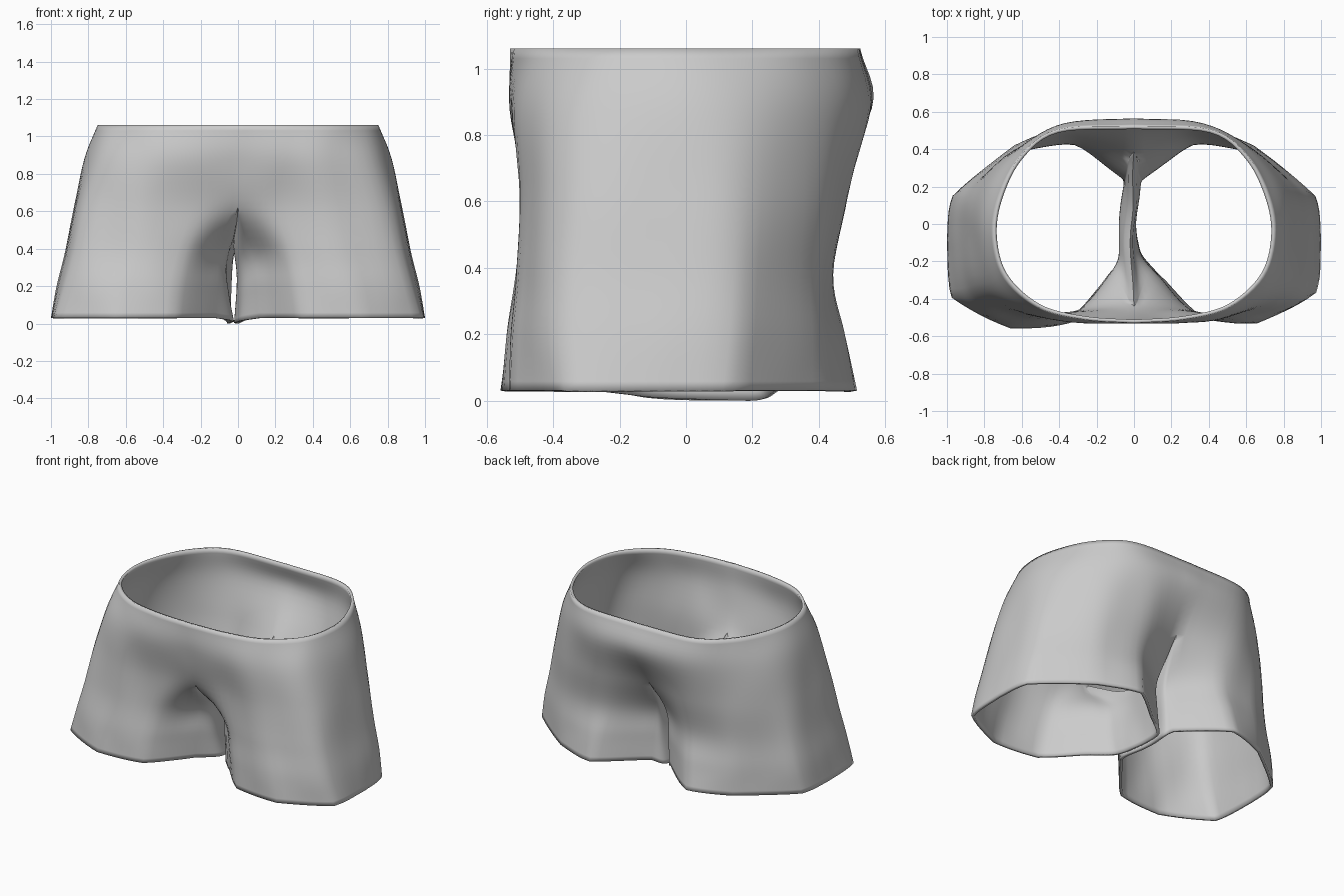
import bpy, bmesh, math
from mathutils import Vector

if "Cube" in bpy.data.objects:
    bpy.data.objects.remove(bpy.data.objects["Cube"])

# Outer cross-sections of one half: height, then points from front centre round the side to back centre
SECTIONS = [
    (0.03, [(.12, -.28), (.34, -.515), (.66, -.545), (.975, -.38), (1.0, -.08), (.97, .15), (.64, .42), (.36, .515), (.07, .28)]),
    (0.20, [(.11, -.28), (.32, -.50), (.63, -.53), (.925, -.39), (.97, -.07), (.935, .17), (.63, .41), (.34, .475), (.06, .27)]),
    (0.38, [(.09, -.28), (.28, -.475), (.58, -.505), (.875, -.38), (.925, -.06), (.89, .18), (.61, .40), (.31, .435), (.045, .27)]),
    (0.62, [(0, -.455), (.21, -.48), (.54, -.49), (.82, -.36), (.875, -.06), (.84, .19), (.60, .42), (.30, .485), (0, .40)]),
    (0.88, [(0, -.525), (.25, -.53), (.50, -.495), (.74, -.35), (.82, -.06), (.78, .19), (.61, .41), (.36, .54), (0, .56)]),
    (1.06, [(0, -.53), (.27, -.51), (.51, -.445), (.69, -.28), (.75, -.07), (.72, .14), (.61, .36), (.41, .505), (0, .525)]),
]
# Crotch seam and inner hem, from back to front
CROTCH = [(0, .40, .62), (0, .31, .54), (0, .19, .47), (0, 0, .42), (0, -.17, .46), (0, -.32, .54), (0, -.455, .62)]
INNER_HEM = [(.07, .28, .03), (.015, .23, .004), (.01, .11, .003), (.01, 0, .006), (.01, -.09, .01), (.03, -.17, .017), (.12, -.28, .03)]
STEP = 6          # subdivisions between control points
LEG_ROWS = 18     # rows below the crotch


def spline(points, step, smooth=1.0):
    """Curve through the control points; a lower smooth value keeps straighter spans and firmer corners."""
    p = [Vector(q) for q in points]
    p = [2 * p[0] - p[1]] + p + [2 * p[-1] - p[-2]]
    out = []
    for i in range(1, len(p) - 2):
        a, b, c, d = p[i - 1:i + 3]
        for k in range(step):
            t = k / step
            q = 0.5 * (2 * b + (c - a) * t + (2 * a - 5 * b + 4 * c - d) * t * t
                       + (3 * b - a - 3 * c + d) * t ** 3)
            out.append(b.lerp(c, t).lerp(q, smooth))
    return out + [p[-2]]


def grid(bm, rows, side):
    """Skin a list of rows, mirrored when side is -1."""
    v = [[bm.verts.new((side * p.x, p.y, p.z)) for p in row] for row in rows]
    for r in range(len(v) - 1):
        for u in range(len(v[r]) - 1):
            face = [v[r][u], v[r][u + 1], v[r + 1][u + 1], v[r + 1][u]]
            bm.faces.new(face if side > 0 else face[::-1])


# Outer panel: columns splined up through the sections, firmer corners near the hem
rings = [spline([(x, y, z) for x, y in pts], STEP, min(1, 0.4 + z)) for z, pts in SECTIONS]
columns = [spline([ring[u] for ring in rings], STEP) for u in range(len(rings[0]))]
outer = [[col[r] for col in columns] for r in range(len(columns[0]))]

# Centre edges meet on the middle line above the crotch
for r, row in enumerate(outer):
    for p in (row[0], row[-1]):
        p.x = 0 if r >= LEG_ROWS else max(p.x, 0.004)

# Inner leg panel: from the inner hem up to the crotch seam, sharing its edges with the outer panel
hem, seam = spline(INNER_HEM, STEP), spline(CROTCH, STEP)
inner = []
for r in range(LEG_ROWS + 1):
    t = r / LEG_ROWS
    row = [h.lerp(s, t) for h, s in zip(hem, seam)]
    back_gap, front_gap = outer[r][-1] - row[0], outer[r][0] - row[-1]
    last = len(row) - 1
    puff = Vector((0.06 * t * (1 - t), 0, 0))
    inner.append([p + back_gap * (1 - u / last) ** 3 + front_gap * (u / last) ** 3
                  + puff * math.sin(math.pi * u / last) for u, p in enumerate(row)])
    inner[r][0], inner[r][-1] = outer[r][-1].copy(), outer[r][0].copy()

bm = bmesh.new()
for side in (1, -1):
    grid(bm, outer, side)
    grid(bm, inner, side)
bmesh.ops.remove_doubles(bm, verts=bm.verts, dist=0.0008)

# Soft cloth folds, a fuller left front hem, and a slight sideways twist of the crotch
for v in bm.verts:
    x, y, z = v.co
    below = max(0, min(1, (1.0 - z) / 0.3)) * min(1, z / 0.15)
    v.co.y += 0.004 * below * min(1, abs(x) / 0.3) * math.sin(19 * x + 4 * z)
    if y < -0.3:
        v.co.y -= 0.015 * max(-1, min(1, -x / 0.3)) * max(0, 1 - z / 0.4)
    near = math.exp(-(x / 0.12) ** 2 - (y / 0.35) ** 2) * max(0, min(1, (0.65 - z) / 0.25))
    v.co.x -= near * (0.022 + 0.015 * math.sin(9 * y + 8 * z))

mesh = bpy.data.meshes.new("shorts")
bm.to_mesh(mesh)
bm.free()
shorts = bpy.data.objects.new("shorts", mesh)
bpy.context.collection.objects.link(shorts)

cloth = bpy.data.materials.new("grey_cloth")
cloth.diffuse_color = (0.6, 0.6, 0.6, 1)
cloth.use_nodes = True
cloth.node_tree.nodes["Principled BSDF"].inputs["Base Color"].default_value = cloth.diffuse_color
mesh.materials.append(cloth)

# Cloth thickness, inward from the outer surface
solid = shorts.modifiers.new("thickness", 'SOLIDIFY')
solid.thickness = 0.018
solid.offset = -1

bpy.context.view_layer.objects.active = shorts
shorts.select_set(True)
bpy.ops.object.shade_smooth_by_angle(angle=math.radians(50))
